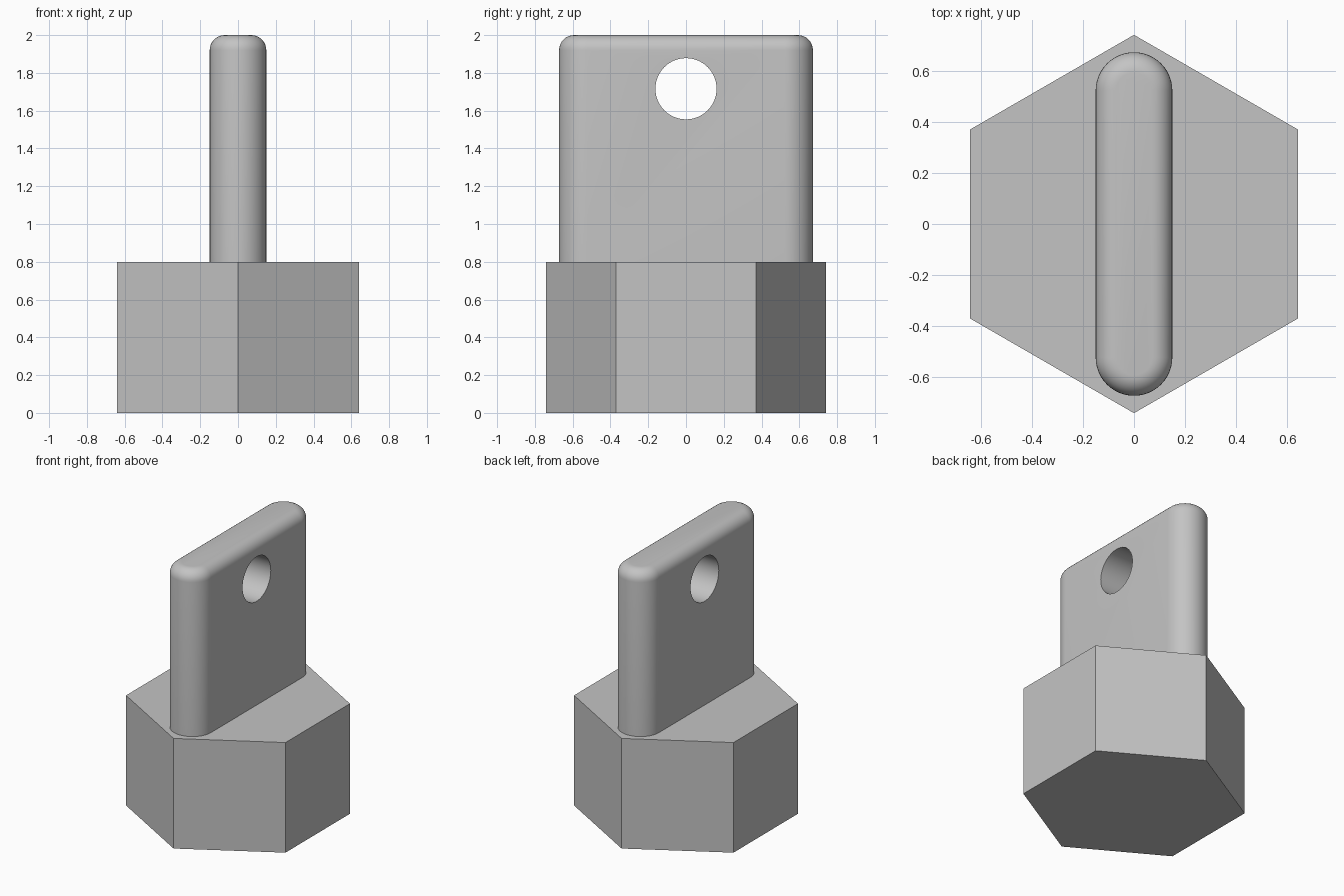
import bpy, bmesh
from math import sin, cos, pi, radians

cube = bpy.data.objects.get("Cube")
if cube:
    bpy.data.objects.remove(cube, do_unlink=True)

HEX_RADIUS, HEX_HEIGHT = 0.74, 0.8
BLADE_HALF, BLADE_RADIUS, TOP, FILLET = 0.672, 0.15, 2.0, 0.08
HOLE_RADIUS, HOLE_Z = 0.162, 1.716

grey = bpy.data.materials.new("plain grey")
grey.use_nodes = True
color = (0.55, 0.55, 0.55, 1)
grey.diffuse_color = color
grey.node_tree.nodes["Principled BSDF"].inputs["Base Color"].default_value = color


def loft(name, rings):
    """Closed solid through a stack of equal-length point rings."""
    bm = bmesh.new()
    loops = [[bm.verts.new(p) for p in ring] for ring in rings]
    n = len(loops[0])
    for a, b in zip(loops, loops[1:]):
        for i in range(n):
            j = (i + 1) % n
            bm.faces.new((a[i], a[j], b[j], b[i]))
    bm.faces.new(loops[0][::-1])
    bm.faces.new(loops[-1])
    bmesh.ops.recalc_face_normals(bm, faces=bm.faces[:])
    mesh = bpy.data.meshes.new(name)
    bm.to_mesh(mesh)
    bm.free()
    mesh.materials.append(grey)
    obj = bpy.data.objects.new(name, mesh)
    bpy.context.collection.objects.link(obj)
    return obj


def hexagon(z):
    angles = [pi / 2 + k * pi / 3 for k in range(6)]
    return [(HEX_RADIUS * cos(a), HEX_RADIUS * sin(a), z) for a in angles]


def stadium(r, z, steps=24):
    """Slot outline with rounded ends along y."""
    offset = BLADE_HALF - BLADE_RADIUS
    points = []
    for start, side in ((0, 1), (pi, -1)):
        for k in range(steps + 1):
            a = start + pi * k / steps
            points.append((r * cos(a), side * offset + r * sin(a), z))
    return points


# Hexagonal base
loft("hex_base", [hexagon(0), hexagon(HEX_HEIGHT)])

# Upright blade with round ends and a rounded top rim
rings = [stadium(BLADE_RADIUS, HEX_HEIGHT - 0.02)]
for k in range(9):
    a = pi / 2 * k / 8
    rings.append(stadium(BLADE_RADIUS - FILLET * (1 - cos(a)),
                         TOP - FILLET * (1 - sin(a))))
blade = loft("blade", rings)

# Cross hole through the blade
circle = [2 * pi * k / 64 for k in range(64)]
cutter = loft("hole_cutter", [
    [(x, HOLE_RADIUS * cos(a), HOLE_Z + HOLE_RADIUS * sin(a)) for a in circle]
    for x in (-0.5, 0.5)])
cutter.hide_render = True
cut = blade.modifiers.new("hole", "BOOLEAN")
cut.operation = "DIFFERENCE"
cut.solver = "EXACT"
cut.object = cutter

bpy.ops.object.select_all(action="DESELECT")
blade.select_set(True)
bpy.context.view_layer.objects.active = blade
bpy.ops.object.modifier_apply(modifier=cut.name)
bpy.data.objects.remove(cutter, do_unlink=True)
bpy.ops.object.shade_smooth_by_angle(angle=radians(30))
